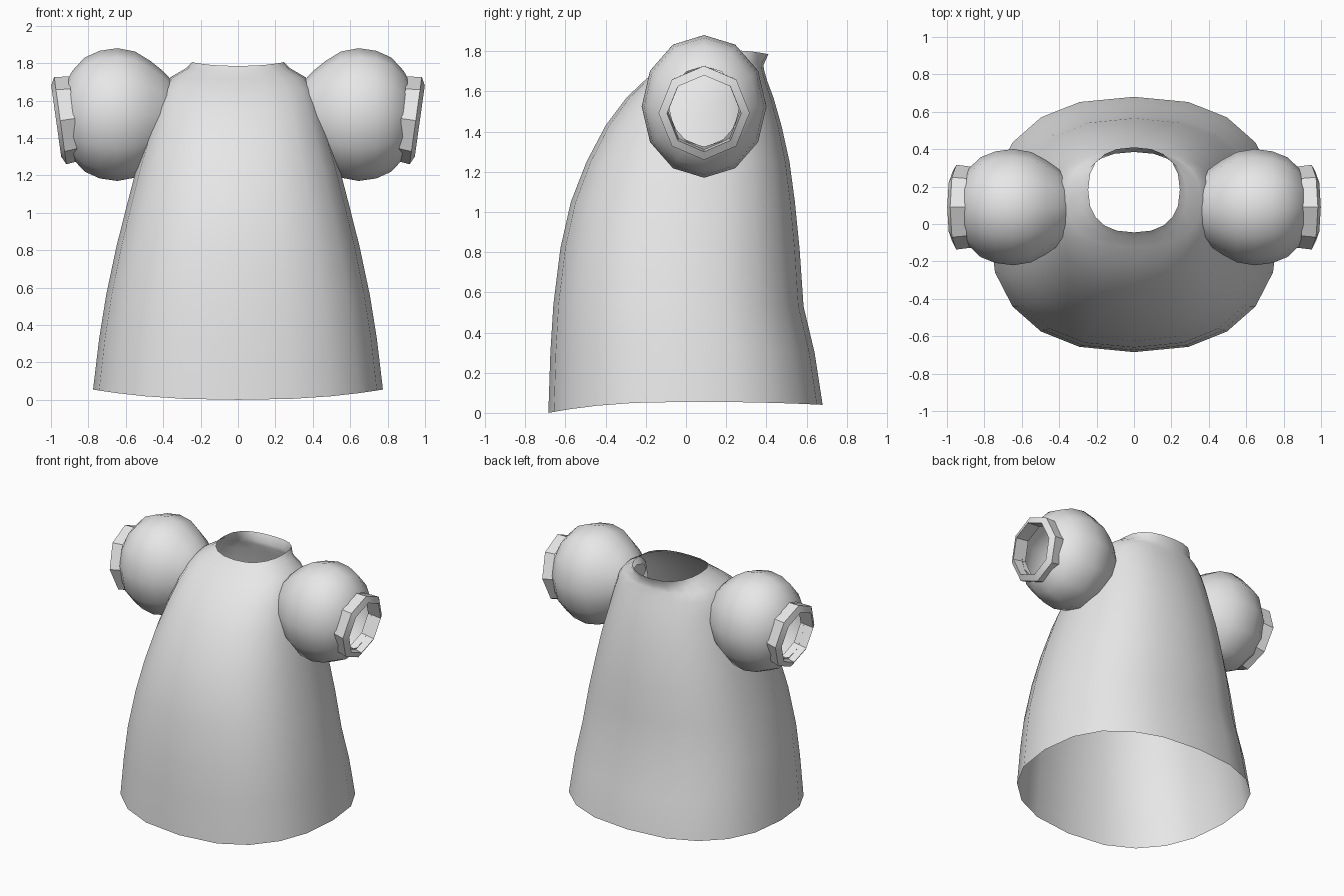
import bpy, math
from mathutils import Matrix, Vector

if "Cube" in bpy.data.objects:
    bpy.data.objects.remove(bpy.data.objects["Cube"])

cloth = bpy.data.materials.new("grey_cloth")
cloth.diffuse_color = (0.8, 0.8, 0.8, 1)
cloth.use_nodes = True
cloth.node_tree.nodes["Principled BSDF"].inputs["Base Color"].default_value = cloth.diffuse_color


def loft(name, rings, angle):
    """Skin equal-length closed rings into an open tube."""
    n = len(rings[0])
    faces = [(r * n + i, r * n + (i + 1) % n, (r + 1) * n + (i + 1) % n, (r + 1) * n + i)
             for r in range(len(rings) - 1) for i in range(n)]
    mesh = bpy.data.meshes.new(name)
    mesh.from_pydata([p for ring in rings for p in ring], [], faces)
    mesh.materials.append(cloth)
    obj = bpy.data.objects.new(name, mesh)
    bpy.context.collection.objects.link(obj)
    bpy.ops.object.select_all(action='DESELECT')
    obj.select_set(True)
    bpy.context.view_layer.objects.active = obj
    bpy.ops.object.shade_smooth_by_angle(angle=math.radians(angle))
    return obj


def spow(v, p):
    return math.copysign(abs(v) ** p, v)


def body_ring(a, yf, yb, zf, zs, zb, n=20, power=2.4):
    """Rounded oval whose height dips separately at front, side and back."""
    yc, half = (yf + yb) / 2, (yb - yf) / 2
    ring = []
    for i in range(n):
        t = 2 * math.pi * i / n
        s, c = math.sin(t), -math.cos(t)
        z_end = zf if c < 0 else zb
        ring.append((a * spow(s, 2 / power), yc + half * spow(c, 2 / power),
                     zs + (z_end - zs) * c * c))
    return ring


# Dress body: half width, front y, back y, then front, side and back heights
body = [
    (.775, -.685, .68, 0, .055, .04),
    (.742, -.675, .64, .30, .33, .30),
    (.705, -.66, .585, .54, .56, .53),
    (.65, -.625, .565, .82, .82, .82),
    (.597, -.573, .542, 1.05, 1.03, 1.05),
    (.54, -.495, .515, 1.25, 1.25, 1.25),
    (.485, -.40, .475, 1.43, 1.43, 1.43),
    (.445, -.295, .435, 1.57, 1.57, 1.57),
    (.41, -.20, .405, 1.66, 1.66, 1.65),
    (.36, -.125, .39, 1.717, 1.725, 1.70),
    (.28, -.07, .385, 1.757, 1.772, 1.73),
    (.245, -.045, .41, 1.785, 1.805, 1.785),
]
loft("dress_body", [body_ring(*r) for r in body], 60)

# Puff sleeve: x position and vertical radius; cuff: offset along axis and radius
PUFF = [(.335, .15), (.37, .20), (.41, .24), (.47, .288), (.55, .337), (.645, .355),
        (.74, .341), (.82, .305), (.885, .235), (.905, .20)]
CUFF = [(-.10, .226), (-.022, .236), (0, .192), (-.10, .185)]
tilt = Matrix.Rotation(math.radians(8), 3, 'Y')
cuff_end = Vector((.972, .09, 1.49))


def circle(n, ry, rz):
    return [(ry * math.sin(2 * math.pi * i / n), rz * math.cos(2 * math.pi * i / n))
            for i in range(n)]


for side, label in ((1, "right"), (-1, "left")):
    step = -side  # keeps face direction outward on both sides
    puff = [[(side * x, .09 + y, 1.525 + z) for y, z in circle(12, r * .875, r)][::step]
            for x, r in PUFF]
    loft("puff_sleeve_" + label, puff, 60)
    cuff = []
    for t, r in CUFF:
        pts = [cuff_end + tilt @ Vector((t, y, z)) for y, z in circle(8, r * .96, r)]
        cuff.append([(side * p.x, p.y, p.z) for p in pts][::step])
    loft("cuff_" + label, cuff, 35)
